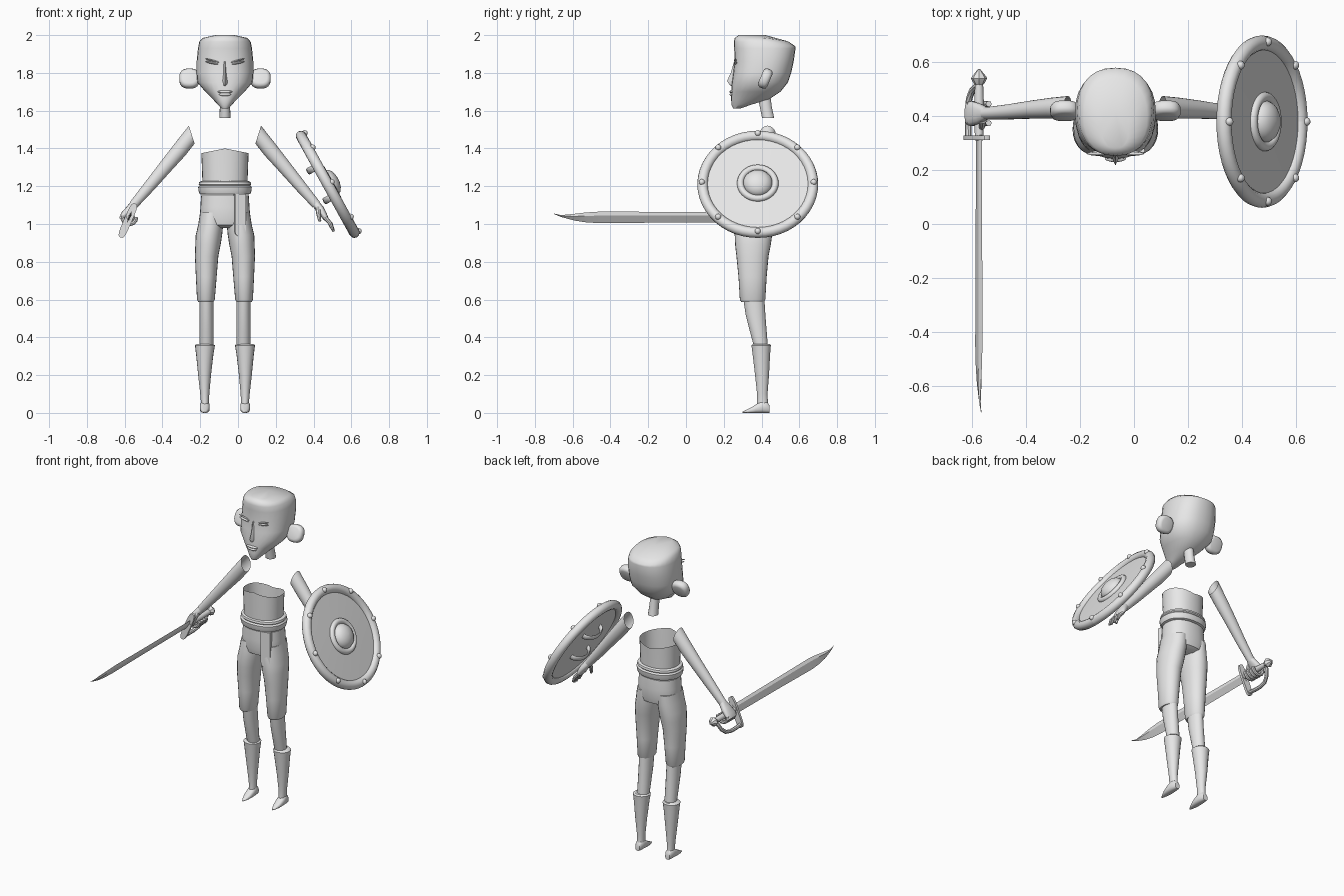
import bpy, bmesh, math
from mathutils import Vector, Matrix

if "Cube" in bpy.data.objects:
    bpy.data.objects.remove(bpy.data.objects["Cube"])

CX = -0.069  # body centre line
grey = bpy.data.materials.new("light_grey")
grey.diffuse_color = (0.8, 0.8, 0.8, 1)
grey.use_nodes = True
grey.node_tree.nodes["Principled BSDF"].inputs["Base Color"].default_value = grey.diffuse_color
X, Y, Z = Vector((1, 0, 0)), Vector((0, 1, 0)), Vector((0, 0, 1))


def finish(name, bm, angle=40, mat=None):
    bmesh.ops.recalc_face_normals(bm, faces=bm.faces)
    me = bpy.data.meshes.new(name)
    bm.to_mesh(me)
    bm.free()
    if mat:
        me.transform(mat)
    me.materials.append(grey)
    ob = bpy.data.objects.new(name, me)
    bpy.context.collection.objects.link(ob)
    bpy.context.view_layer.objects.active = ob
    ob.select_set(True)
    bpy.ops.object.shade_smooth_by_angle(angle=math.radians(angle))
    ob.select_set(False)
    return ob


def oval(c, u, v, ru, rv, n=20, e=2.0):
    pts = []
    for i in range(n):
        a = 2 * math.pi * i / n
        s, t = math.cos(a), math.sin(a)
        s = math.copysign(abs(s) ** (2 / e), s)
        t = math.copysign(abs(t) ** (2 / e), t)
        pts.append(Vector(c) + u * (ru * s) + v * (rv * t))
    return pts


def loft(name, rings, start=True, end=True, angle=40, mat=None):
    bm = bmesh.new()
    rows = [[bm.verts.new(p) for p in r] for r in rings]
    for a, b in zip(rows, rows[1:]):
        for i in range(len(a)):
            j = (i + 1) % len(a)
            bm.faces.new((a[i], a[j], b[j], b[i]))
    if start:
        bm.faces.new(rows[0])
    if end:
        bm.faces.new(rows[-1])
    return finish(name, bm, angle, mat)


def level(name, rows, e=2.0, n=24, **kw):
    """rows: x centre, z, x radius, y front, y back"""
    return loft(name, [oval((x, (f + b) / 2, z), X, Y, r, (b - f) / 2, n, e)
                       for x, z, r, f, b in rows], **kw)


def tube(name, pts, n=10, mat=None, flat=1.0, **kw):
    """pts: (position, radius); the frame follows the path"""
    ps = [Vector(p) for p, r in pts]
    rings = []
    ref = None
    for i, (p, r) in enumerate(pts):
        t = (ps[min(i + 1, len(ps) - 1)] - ps[max(i - 1, 0)]).normalized()
        if ref is None:
            ref = X if abs(t.x) < 0.7 else Y
        u = (ref - t * ref.dot(t)).normalized()
        ref = u
        rings.append(oval(p, u, t.cross(u), r, r * flat, n))
    return loft(name, rings, mat=mat, **kw)


def lathe(name, prof, mat, n=48):
    return loft(name, [oval((0, 0, z), X, Y, r, r, n) for r, z in prof], mat=mat)


def ball(name, c, s, rot=0.0, axis='Y'):
    bm = bmesh.new()
    bmesh.ops.create_uvsphere(bm, u_segments=16, v_segments=10, radius=1)
    m = Matrix.Translation(c) @ Matrix.Rotation(rot, 4, axis) @ Matrix.Diagonal((*s, 1))
    return finish(name, bm, 60, m)


def ring(name, major, minor, z, mat, n=48, k=12):
    rings = []
    for i in range(n + 1):
        a = 2 * math.pi * i / n
        d = Vector((math.cos(a), math.sin(a), 0))
        rings.append(oval(d * major + Z * z, d, Z, minor, minor, k))
    ob = loft(name, rings, False, False, mat=mat)
    return ob


# ---- head
head = [oval((CX, (f + b) / 2, z), X, Y, r, (b - f) / 2, 28, 2.3) for z, r, f, b in (
    (1.612, .018, .25, .29), (1.63, .035, .241, .34), (1.66, .064, .239, .44),
    (1.70, .104, .24, .50), (1.75, .146, .243, .54), (1.80, .150, .25, .557),
    (1.86, .150, .257, .57), (1.93, .143, .255, .58), (1.965, .136, .253, .578),
    (1.985, .118, .258, .54), (2.0, .05, .28, .42))]
for r in head[-3:]:
    for p in r:
        p.z -= max(0, p.y - .42) * .15
loft("head", head, angle=50)
level("neck", [(CX, 1.70, .027, .375, .445), (CX, 1.62, .027, .39, .455),
               (CX, 1.56, .030, .402, .468)], n=14)
# nose wedge
loft("nose", [[Vector((CX + s * w, y, z)) for s, y in ((-1, .265), (0, f), (1, .265))]
              for z, w, f in ((1.86, .012, .254), (1.80, .014, .237), (1.757, .022, .217),
                              (1.735, .022, .232), (1.725, .012, .25))], angle=25)
ball("upper_lip", (CX, .243, 1.700), (.040, .013, .008))
ball("lower_lip", (CX, .243, 1.686), (.032, .012, .009))
for s, side in ((-1, "right"), (1, "left")):
    ball(side + "_eye", (CX + s * .068, .262, 1.853), (.036, .009, .006), -s * .2)
    ball(side + "_brow", (CX + s * .068, .261, 1.866), (.040, .006, .004), -s * .25)
    # rounded disc ears leaning back
    m = Matrix.Translation((CX + s * .188, .42, 1.77)) @ Matrix.Rotation(-.4, 4, 'X') \
        @ Matrix.Rotation(math.pi / 2, 4, 'X')
    loft(side + "_ear", [oval((0, 0, z), X, Y, r, r, 24, 2.5) for z, r in (
        (-.026, .035), (-.022, .047), (-.01, .054), (.01, .054), (.022, .047), (.026, .035))],
        mat=m, angle=50)

# ---- torso shell, open at the neck with a peaked front edge
top = oval((CX, .362, 1.375), X, Y, .125, .105, 32, 2.2)
for p in top:
    p.z += (.025 if p.y < .362 else -.025) * (1 - abs(p.x - CX) / .125)
loft("torso", [oval((CX, .362, 1.17), X, Y, .118, .10, 32, 2.2),
               oval((CX, .362, 1.27), X, Y, .121, .102, 32, 2.2), top], False, False)
# belt with a rolled lower band
level("belt", [(CX, z, .142 - d, .245 + d, .482 - d) for z, d in (
    (1.155, .02), (1.16, .007), (1.175, .002), (1.195, .0), (1.204, .008), (1.21, .003),
    (1.222, .006), (1.228, .02))], n=36, e=2.2)

# ---- trousers
level("pelvis", [(CX, 1.152, .126, .262, .466), (CX, 1.09, .130, .260, .470),
                 (CX, 1.03, .134, .260, .468), (CX, .995, .125, .268, .46),
                 (CX, .978, .08, .30, .43)], e=2.3, n=32)
for s, side in ((-1, "right"), (1, "left")):
    level(side + "_trouser_leg", [(CX + s * c, z, r, f, b) for c, z, r, f, b in (
        (.072, 1.06, .060, .268, .462), (.075, 1.0, .066, .26, .462),
        (.085, .94, .070, .258, .456), (.090, .89, .067, .26, .449),
        (.097, .83, .062, .267, .437), (.099, .72, .055, .278, .427),
        (.101, .60, .047, .285, .420), (.101, .588, .041, .292, .412))], e=2.1)
    level(side + "_shin", [(CX + s * .098, z, r, f, b) for z, r, f, b in (
        (.62, .038, .300, .415), (.52, .038, .315, .421),
        (.43, .037, .338, .428), (.34, .036, .362, .435))], n=18)
    level(side + "_boot_shaft", [(CX + s * c, z, r, f, b) for c, z, r, f, b in (
        (.106, .366, .042, .356, .442), (.106, .358, .053, .346, .450),
        (.107, .31, .046, .352, .446), (.108, .20, .034, .365, .440),
        (.107, .10, .024, .376, .432), (.106, .055, .021, .376, .434),
        (.106, .02, .022, .374, .438))], n=18)
    loft(side + "_foot", [oval((CX + s * .107, y, h / 2), X, Z, r, h / 2, 14, 2.6) for y, r, h in (
        (.442, .016, .04), (.43, .022, .058), (.40, .026, .064), (.37, .026, .045),
        (.34, .021, .026), (.315, .012, .014), (.30, .004, .006))])

# hanging belt end with a rounded tip
bm = bmesh.new()
prof = [(-.029, 1.16), (.029, 1.16)] + [(.029 * math.cos(a), .96 - .028 * math.sin(a))
                                         for a in [i * math.pi / 8 for i in range(9)]]
f = bm.faces.new([bm.verts.new((x, 0, z - 1.04)) for x, z in prof])
ext = bmesh.ops.extrude_face_region(bm, geom=[f])
bmesh.ops.translate(bm, vec=(0, .035, 0), verts=[v for v in ext['geom'] if isinstance(v, bmesh.types.BMVert)])
finish("belt_end", bm, 40, Matrix.Translation((.013, .261, 1.04)) @ Matrix.Rotation(.22, 4, 'Z'))

# ---- arms and palms
for s, side in ((-1, "right"), (1, "left")):
    def P(d, y, z):
        return Vector((CX + s * d, y, z))
    rows = ((.176, .432, 1.473, .050, .043, (.30, .95)), (.235, .43, 1.398, .043, .039, (.6, .8)),
            (.307, .425, 1.312, .037, .034, (.75, .66)), (.40, .416, 1.20, .031, .028, (.75, .66)),
            (.483, .41, 1.103, .024, .023, (.75, .66)))
    loft(side + "_arm", [oval(P(d, y, z), Vector((s * k[0], 0, k[1])), Y, ru, rv, 20)
                         for d, y, z, ru, rv, k in rows], start=False)
    drop = .0 if s > 0 else .012
    palm = Vector((s * .83, 0, .55))
    loft(side + "_palm", [oval(P(d, .41, z), palm, Y, a, b, 16, 2.4) for d, z, a, b in (
        (.478, 1.11, .022, .022), (.503, 1.08, .021, .037), (.522 + drop, 1.05, .018, .046),
        (.537 + drop, 1.025, .013, .043))])
    for i in range(4):
        y = .374 + i * .024
        if s > 0:  # relaxed fingers
            l = (.9, 1, .97, .8)[i]
            tube("left_finger", [(P(.53, y, 1.035), .012), (P(.53 + .03 * l, y, 1.035 - .035 * l), .011),
                                 (P(.53 + .046 * l, y, 1.035 - .075 * l), .007)], 8)
        else:      # fingers curled round the grip
            tube("right_finger", [(P(.506 + .036 * math.cos(a), y, 1.035 - .036 * math.sin(a)), .011)
                                  for a in [-.3 + j * .5 for j in range(8)]], 8)
    tube(side + "_thumb", [(P(.492, .385, 1.085), .014), (P(.495, .362, 1.055), .012),
                           (P(.502, .35, 1.015), .008)], 8)

# ---- sword, its flat side leaning with the hand
W = Vector((.40, 0, .92))
N = Vector((.92, 0, -.40))
grip = Vector((-.575, 0, 1.037))
blade = []
for y, lo, hi in ((.33, 1.010, 1.062), (-.10, 1.008, 1.064), (-.45, 1.004, 1.066),
                  (-.53, 1.009, 1.061), (-.59, 1.018, 1.054), (-.66, 1.037, 1.047), (-.70, 1.053, 1.056)):
    a, b = (lo - 1.037) / .92, (hi - 1.037) / .92
    t = min(.007, (b - a) * .3)
    c = grip + Y * y
    blade.append([c + W * a, c + W * (a * .3 + b * .7) + N * t, c + W * b, c + W * (a * .3 + b * .7) - N * t])
loft("blade", blade, angle=20)
tube("sword_grip", [(grip + Y * y, r) for y, r in ((.31, .015), (.42, .019), (.525, .015))], 12)
tube("pommel", [(grip + Y * y, r) for y, r in (
    (.515, .014), (.525, .022), (.54, .030), (.548, .026), (.575, .004))], 8, angle=25)
g = grip + Y * .32 - W * .02
loft("cross_guard", [oval(g + Y * y, W, N, .098, .021, 20, 3.5) for y in (-.008, .008)])
tube("knuckle_bow", [(grip + Y * y - W * d, .012) for y, d in (
    (.32, .098), (.37, .102), (.42, .102), (.465, .092), (.495, .065), (.51, .03), (.52, 0))], 8)

# ---- round shield, tilted outwards
S = Matrix.Translation((.475, .38, 1.21)) @ Matrix.Rotation(math.radians(61.1), 4, 'Y')
lathe("shield_board", [(.285, -.012), (.285, .006), (.10, .012), (.01, .012)], S)
ring("shield_rim", .292, .028, 0, S)
ring("boss_ring", .092, .018, .012, S, 36)
lathe("shield_boss", [(.078, .005), (.076, .022), (.066, .040), (.046, .054), (.022, .061), (.003, .063)], S, 32)
for i in range(8):
    a = i * math.pi / 4
    ball("rim_rivet", S @ Vector((.296 * math.cos(a), .296 * math.sin(a), .024)), (.016, .016, .016))
for x in (-.11, .07):  # arm straps
    tube("shield_strap", [((x, .085 * math.cos(a), -.008 - .05 * math.sin(a)), .018)
                          for a in [i * math.pi / 8 for i in range(9)]], 8, S, .4)
